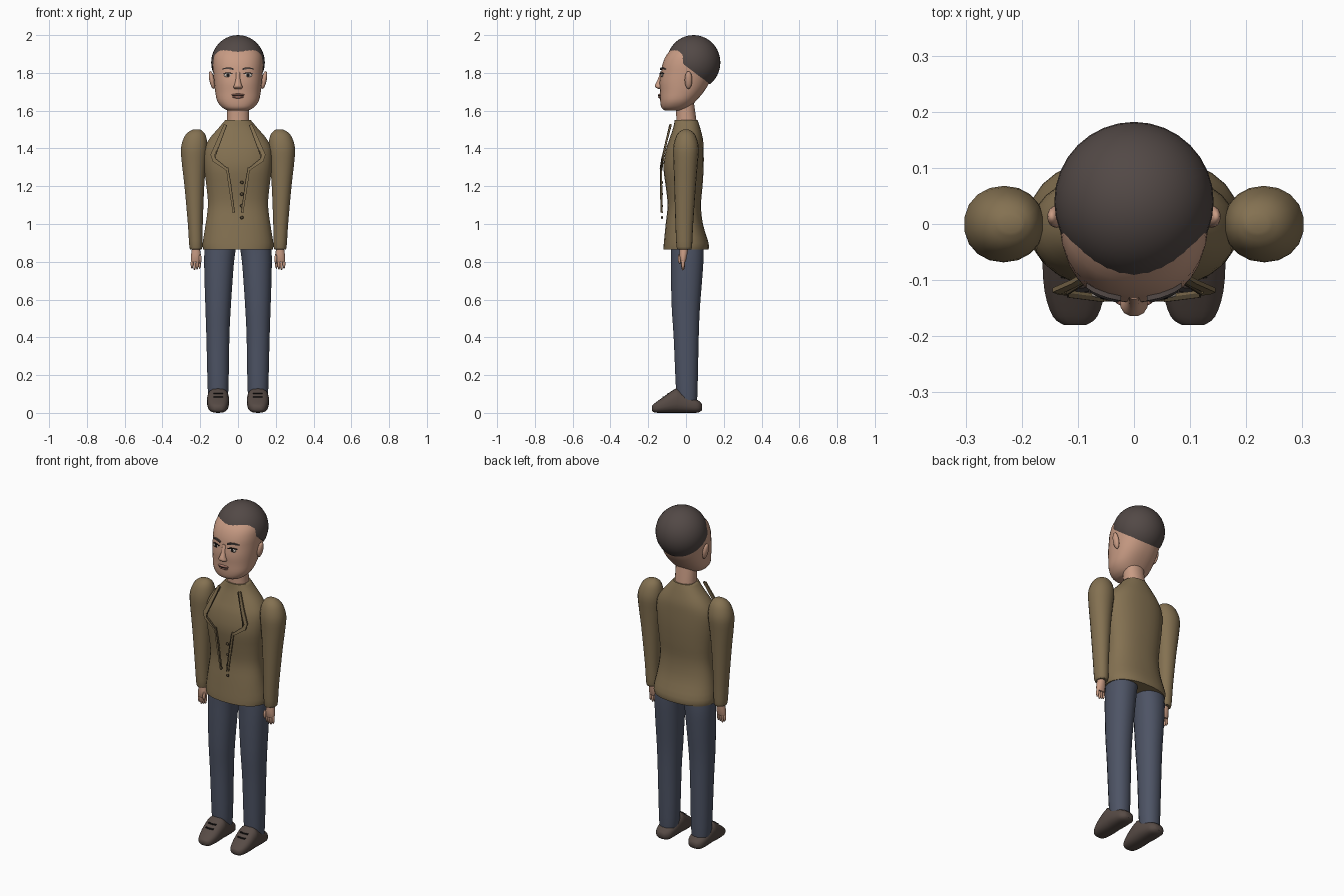
import bpy
import bmesh
import math
from mathutils import Vector, Matrix
from mathutils.bvhtree import BVHTree

default_cube = bpy.data.objects.get("Cube")
if default_cube:
    bpy.data.objects.remove(default_cube, do_unlink=True)


def material(name, r, g, b):
    mat = bpy.data.materials.new(name)
    mat.use_nodes = True
    mat.diffuse_color = (r, g, b, 1)
    shader = next(n for n in mat.node_tree.nodes if n.type == 'BSDF_PRINCIPLED')
    shader.inputs["Base Color"].default_value = (r, g, b, 1)
    shader.inputs["Roughness"].default_value = 0.8
    return mat


SKIN = material("skin", 0.58, 0.33, 0.23)
LIPS = material("lip_rose", 0.42, 0.20, 0.15)
HAIR = material("dark_hair", 0.085, 0.066, 0.061)
JACKET = material("olive_brown_cloth", 0.23, 0.165, 0.083)
TRIM = material("dark_trim", 0.09, 0.065, 0.035)
DENIM = material("slate_blue_cloth", 0.075, 0.088, 0.13)
LEATHER = material("brown_leather", 0.095, 0.07, 0.06)
WHITE = material("eye_white", 0.55, 0.48, 0.42)
BLACK = material("near_black", 0.012, 0.01, 0.01)


def finish(bm, name, mat, angle=50):
    """Turn a bmesh into a smooth shaded object and return its surface tree."""
    bmesh.ops.recalc_face_normals(bm, faces=bm.faces[:])
    tree = BVHTree.FromBMesh(bm)
    mesh = bpy.data.meshes.new(name)
    bm.to_mesh(mesh)
    bm.free()
    mesh.materials.append(mat)
    ob = bpy.data.objects.new(name, mesh)
    bpy.context.collection.objects.link(ob)
    bpy.ops.object.select_all(action='DESELECT')
    ob.select_set(True)
    bpy.context.view_layer.objects.active = ob
    bpy.ops.object.shade_smooth_by_angle(angle=math.radians(angle))
    return tree


def smooth_rows(rows, steps):
    """Spline through the section rows."""
    out = []
    for i in range(len(rows) - 1):
        p = [rows[max(0, min(len(rows) - 1, i + k))] for k in (-1, 0, 1, 2)]
        for s in range(steps):
            t = s / steps
            out.append([b + 0.5 * t * (c - a + t * (2 * a - 5 * b + 4 * c - d + t * (3 * (b - c) + d - a)))
                        for a, b, c, d in zip(*p)])
    return out + [list(rows[-1])]


def loft(name, rows, mat, sides=20, power=2.2, axis='Z', side=1, steps=3):
    """Rows are (station, x_min, x_max, v_min, v_max); v is y, or z for axis Y."""
    bm = bmesh.new()
    rings = []
    for t, x0, x1, v0, v1 in smooth_rows(rows, steps):
        ring = []
        for k in range(sides):
            a = math.tau * (k + 0.5) / sides
            c, s = math.cos(a), math.sin(a)
            x = (x0 + x1) / 2 + (x1 - x0) / 2 * math.copysign(abs(c) ** (2 / power), c)
            v = (v0 + v1) / 2 + (v1 - v0) / 2 * math.copysign(abs(s) ** (2 / power), s)
            ring.append(bm.verts.new((side * x, v, t) if axis == 'Z' else (side * x, t, v)))
        rings.append(ring)
    for a, b in zip(rings, rings[1:]):
        for k in range(sides):
            j = (k + 1) % sides
            bm.faces.new((a[k], a[j], b[j], b[k]))
    bm.faces.new(rings[0])
    bm.faces.new(rings[-1])
    return finish(bm, name, mat)


def ball(name, centre, radii, mat, seg=16, tilt=0):
    bm = bmesh.new()
    bmesh.ops.create_uvsphere(bm, u_segments=seg, v_segments=seg // 2, radius=1)
    bm.transform(Matrix.Translation(centre) @ Matrix.Rotation(tilt, 4, 'Y') @ Matrix.Diagonal((*radii, 1)))
    return finish(bm, name, mat)


def strip(name, points, widths, mat, thick=0.008):
    """Thin plate following points, widened sideways in x/z."""
    bm = bmesh.new()
    pts = [Vector(p) for p in points]
    rails = []
    for i, p in enumerate(pts):
        d = pts[min(i + 1, len(pts) - 1)] - pts[max(i - 1, 0)]
        n = Vector((-d.z, 0, d.x)).normalized() * widths[i] / 2
        depth = Vector((0, thick / 2, 0))
        rails.append([bm.verts.new(p + q) for q in (n - depth, n + depth, -n + depth, -n - depth)])
    for a, b in zip(rails, rails[1:]):
        for k in range(4):
            j = (k + 1) % 4
            bm.faces.new((a[k], a[j], b[j], b[k]))
    bm.faces.new(rails[0])
    bm.faces.new(rails[-1])
    finish(bm, name, mat, 30)


def front_of(tree, x, z, out=0.0):
    hit = tree.ray_cast(Vector((x, -1, z)), Vector((0, 1, 0)))[0]
    return Vector((x, (hit.y if hit else -0.1) - out, z))


# Jacket body
loft("jacket_body", [
    (0.865, -0.185, 0.185, -0.12, 0.12), (0.90, -0.188, 0.188, -0.118, 0.12),
    (1.0, -0.172, 0.172, -0.108, 0.09), (1.1, -0.16, 0.16, -0.098, 0.08),
    (1.2, -0.168, 0.168, -0.108, 0.088), (1.3, -0.18, 0.18, -0.12, 0.094),
    (1.39, -0.18, 0.18, -0.108, 0.094), (1.45, -0.153, 0.153, -0.088, 0.09),
    (1.51, -0.102, 0.102, -0.068, 0.075), (1.55, -0.068, 0.068, -0.06, 0.062)], JACKET, 28, 2.3)

# Neck
loft("neck", [(1.50, -0.062, 0.062, -0.055, 0.06), (1.56, -0.06, 0.06, -0.052, 0.054),
              (1.66, -0.06, 0.06, -0.055, 0.04)], SKIN)

# Head with jaw and skull
head = loft("head", [
    (1.60, -0.05, 0.05, -0.11, -0.02), (1.615, -0.082, 0.082, -0.13, 0.015),
    (1.65, -0.11, 0.11, -0.137, 0.052), (1.70, -0.121, 0.121, -0.138, 0.095),
    (1.75, -0.127, 0.127, -0.14, 0.125), (1.80, -0.131, 0.131, -0.133, 0.145),
    (1.85, -0.133, 0.133, -0.124, 0.155), (1.90, -0.126, 0.126, -0.1, 0.155),
    (1.95, -0.09, 0.09, -0.05, 0.115), (1.975, -0.04, 0.04, 0, 0.07)], SKIN, 32, 2.3)

# Hair cap, cut along a slope that drops to the nape
bm = bmesh.new()
bmesh.ops.create_uvsphere(bm, u_segments=32, v_segments=20, radius=1)
bm.transform(Matrix.Translation((0, 0.04, 1.855)) @ Matrix.Diagonal((0.142, 0.142, 0.145, 1)))
cut = bmesh.ops.bisect_plane(bm, geom=bm.verts[:] + bm.edges[:] + bm.faces[:], plane_co=(0, -0.1, 1.912),
                             plane_no=(0, 0.76, 1), clear_inner=True)
bmesh.ops.contextual_create(bm, geom=[e for e in cut["geom_cut"] if isinstance(e, bmesh.types.BMEdge)])
finish(bm, "hair", HAIR, 40)

# Nose and mouth
loft("nose", [(1.715, -0.018, 0.018, -0.146, -0.12), (1.725, -0.025, 0.025, -0.163, -0.12),
              (1.74, -0.019, 0.019, -0.163, -0.12), (1.77, -0.012, 0.012, -0.148, -0.12),
              (1.81, -0.012, 0.012, -0.134, -0.11)], SKIN, 12)
for label, z, wide, tall in (("upper_lip", 1.684, 0.034, 0.006), ("lower_lip", 1.672, 0.03, 0.007)):
    ball(label, front_of(head, 0, z), (wide, 0.011, tall), LIPS)
strip("mouth_line", [front_of(head, x / 100, 1.678, 0.009 - abs(x) * 0.002) for x in range(-3, 4)],
      [0.003] * 7, BLACK, 0.004)

for side, tag in ((1, "left"), (-1, "right")):
    # Eyes, lids, brows and ears
    eye = front_of(head, side * 0.053, 1.788)
    ball(tag + "_eye", eye, (0.023, 0.006, 0.011), WHITE)
    ball(tag + "_iris", eye + Vector((0, -0.004, 0.001)), (0.009, 0.004, 0.009), BLACK, 12)
    lid = [front_of(head, side * (0.028 + 0.01 * i), 1.796 + 0.005 * math.sin(math.pi * i / 5), 0.006)
           for i in range(6)]
    strip(tag + "_eyelid", lid, [0.004] * 6, BLACK, 0.006)
    brow = [front_of(head, side * (0.024 + 0.012 * i), 1.815 + 0.01 * math.sin(math.pi * (i + 1) / 7), 0.004)
            for i in range(6)]
    strip(tag + "_brow", brow, [0.009, 0.01, 0.01, 0.008, 0.006, 0.003], HAIR, 0.009)
    ball(tag + "_ear", (side * 0.138, 0.013, 1.762), (0.014, 0.02, 0.048), SKIN, 16, side * 0.2)

    # Sleeve
    loft(tag + "_sleeve", [
        (0.865, 0.197, 0.25, -0.04, 0.025), (0.88, 0.188, 0.258, -0.05, 0.032),
        (1.0, 0.186, 0.266, -0.056, 0.038), (1.2, 0.178, 0.284, -0.062, 0.052),
        (1.32, 0.168, 0.298, -0.066, 0.062), (1.40, 0.16, 0.303, -0.068, 0.068),
        (1.455, 0.166, 0.288, -0.056, 0.056), (1.485, 0.18, 0.266, -0.038, 0.038),
        (1.50, 0.2, 0.24, -0.015, 0.015)], JACKET, 18, 2.1, side=side)

    # Hand with fingers and thumb
    loft(tag + "_palm", [(0.80, 0.196, 0.25, -0.028, -0.002), (0.83, 0.195, 0.25, -0.034, 0.006),
                         (0.88, 0.203, 0.243, -0.034, 0.014)], SKIN, 12, side=side)
    for i in range(4):
        ball(f"{tag}_finger_{i + 1}", (side * (0.203 + 0.0135 * i), -0.016, 0.79 - 0.004 * (i % 3)),
             (0.0075, 0.01, 0.028), SKIN, 10)
    ball(tag + "_thumb", (side * 0.2, -0.034, 0.815), (0.008, 0.01, 0.026), SKIN, 10)

    # Trouser leg
    loft(tag + "_trouser_leg", [
        (0.05, 0.058, 0.155, -0.045, 0.058), (0.13, 0.05, 0.161, -0.054, 0.062),
        (0.4, 0.045, 0.168, -0.066, 0.068), (0.55, 0.038, 0.173, -0.076, 0.074),
        (0.7, 0.028, 0.178, -0.08, 0.086), (0.82, 0.018, 0.18, -0.08, 0.094),
        (0.9, 0.004, 0.176, -0.08, 0.094)], DENIM, 20, 2.2, side=side)

    # Shoe
    shoe = loft(tag + "_shoe", [
        (-0.18, 0.085, 0.125, 0.012, 0.038), (-0.165, 0.065, 0.145, 0.002, 0.052),
        (-0.12, 0.051, 0.16, 0, 0.084), (-0.06, 0.047, 0.164, 0, 0.126),
        (-0.035, 0.048, 0.163, 0, 0.124), (0.02, 0.052, 0.16, 0, 0.088),
        (0.065, 0.06, 0.152, 0.002, 0.066), (0.086, 0.085, 0.128, 0.015, 0.045)],
        LEATHER, 18, 2.6, 'Y', side)
    for z in (0.085, 0.103):
        strip(tag + "_shoe_lace", [front_of(shoe, side * (0.08 + 0.0125 * i), z, 0.001) for i in range(5)],
              [0.005] * 5, BLACK, 0.008)

    # Lapel: collar band down to the notch, then the lower front edge
    strip(tag + "_upper_lapel", [(side * 0.066, -0.08, 1.525), (side * 0.102, -0.103, 1.44),
                                 (side * 0.135, -0.118, 1.365), (side * 0.127, -0.122, 1.34),
                                 (side * 0.055, -0.13, 1.285)], [0.018, 0.021, 0.022, 0.022, 0.012], JACKET)
    strip(tag + "_lower_lapel", [(side * 0.058, -0.13, 1.30), (side * 0.045, -0.13, 1.22),
                                 (side * 0.022, -0.127, 1.06)], [0.012, 0.016, 0.012], JACKET)
    # Dark piping along the lapel
    strip(tag + "_upper_piping", [(side * 0.06, -0.085, 1.525), (side * 0.118, -0.122, 1.365),
                                  (side * 0.118, -0.127, 1.345), (side * 0.055, -0.135, 1.293)], [0.004] * 4, TRIM)
    strip(tag + "_lower_piping", [(side * 0.052, -0.134, 1.29), (side * 0.04, -0.134, 1.22),
                                  (side * 0.018, -0.131, 1.06)], [0.004] * 3, TRIM)

# Front buttons
for i in range(4):
    ball(f"button_{i + 1}", (0.02, -0.127, 1.22 - 0.062 * i), (0.009, 0.005, 0.009), TRIM, 12)
